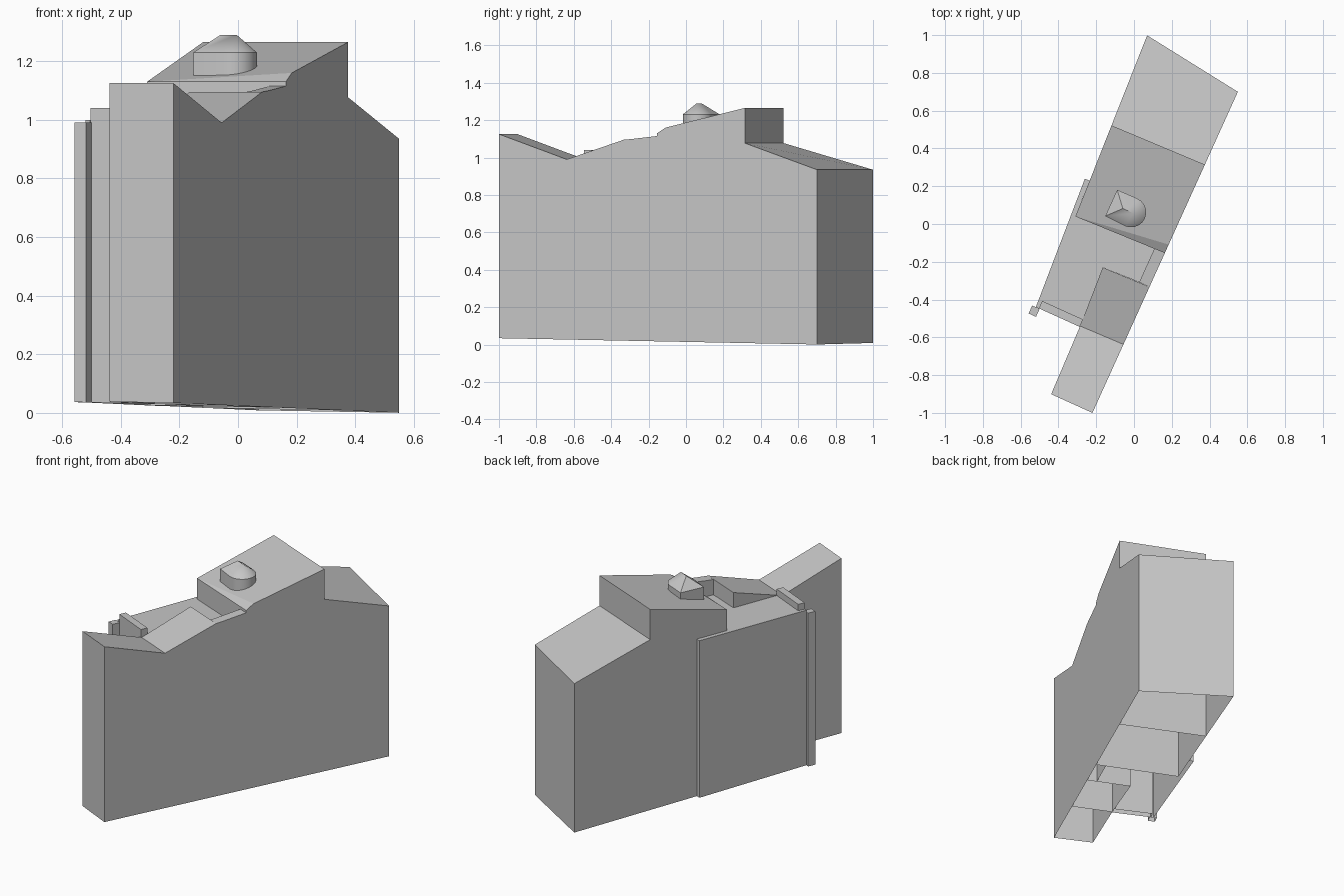
import bpy
import math
from mathutils import Vector

cube = bpy.data.objects.get("Cube")
if cube:
    bpy.data.objects.remove(cube, do_unlink=True)

# One plain grey for the whole building
grey = bpy.data.materials.new("plain_grey")
grey.use_nodes = True
GREY = (0.57, 0.57, 0.57, 1)
grey.diffuse_color = GREY
grey.node_tree.nodes["Principled BSDF"].inputs["Base Color"].default_value = GREY

# Plan frame: u runs along the long right wall, v runs towards the left side
ORIGIN = Vector((-0.22, -1.0, 0))
U = Vector((0.77, 1.70, 0)).normalized()
V = Vector((-U.y, U.x, 0))


def place(u, v, z):
    return ORIGIN + U * u + V * v + Vector((0, 0, z))


def ground(u, v):
    """Height of the gently sloping ground under the walls."""
    return max(0, 0.034 - 0.018 * u + 0.017 * v)


def block(name, outline, roof=None, extra=(), base=None):
    """Walls below a counter-clockwise (u, v, z) eave line, with roof faces and an open base."""
    n = len(outline)
    verts = [place(*p) for p in outline]
    verts += [place(u, v, ground(u, v) if base is None else base) for u, v, z in outline]
    verts += [place(*p) for p in extra]
    faces = list(roof or [tuple(range(n))])
    for i in range(n):
        j = (i + 1) % n
        faces.append((i, i + n, j + n, j))
    mesh = bpy.data.meshes.new(name)
    mesh.from_pydata(verts, [], faces)
    mesh.materials.append(grey)
    mesh.update()
    obj = bpy.data.objects.new(name, mesh)
    bpy.context.collection.objects.link(obj)
    return obj


def flat(points, z):
    return [(u, v, z) for u, v in points]


# Front wing, its roof falling back to a valley
block("front_wing", [(0, 0, 1.125), (0.398, 0, 0.99), (0.392, 0.249, 0.99), (0, 0.24, 1.125)])

# Sloping roof rising from the valley
block("valley_wing", [(0.398, 0, 0.99), (0.732, 0, 1.095),
                      (0.724, 0.268, 1.095), (0.392, 0.249, 0.99)])

# Narrow raised strip along the right wall
block("side_strip", [(0.732, 0, 1.095), (0.79, 0, 1.1), (0.929, 0, 1.115),
                     (0.927, 0.06, 1.115), (0.79, 0.06, 1.1), (0.732, 0.06, 1.095)])

# Flat-roofed left wing, wrapping round the neighbouring parts
block("left_wing", flat([(0.386, 0.487), (0.43, 0.487), (0.43, 0.25), (0.724, 0.268),
                         (0.732, 0.06), (0.927, 0.06), (0.91, 0.511), (1.113, 0.521),
                         (1.113, 0.548), (0.386, 0.504)], 1.0))

# Parapet and corner pier at the front of the left wing
block("parapet", flat([(0.387, 0.249), (0.43, 0.25), (0.43, 0.487), (0.387, 0.487)], 1.04))
block("corner_pier", flat([(0.34, 0.482), (0.386, 0.482), (0.386, 0.525), (0.34, 0.525)], 0.99))

# Main block: roof rises to the back, with a steeper facet at the front right
block("main_block", [(0.929, 0, 1.13), (0.978, 0, 1.16), (1.443, 0, 1.265),
                     (1.428, 0.536, 1.265), (0.91, 0.511, 1.13)],
      roof=[(0, 1, 4), (1, 2, 3, 4)])

# Rear wing, its roof falling to the back
block("rear_wing", [(1.443, 0, 1.077), (1.866, 0, 0.935),
                    (1.94, 0.561, 0.935), (1.428, 0.536, 1.077)])

# Roof turret: square left end, rounded right end, short ridge
STEPS = 10
arc = [(1.052 - 0.08 * math.cos(math.pi * i / STEPS),
        0.252 - 0.08 * math.sin(math.pi * i / STEPS)) for i in range(STEPS + 1)]
eave = flat(arc + [(1.13, 0.368), (0.977, 0.368)], 1.23)
count = len(eave)
near, far = 2 * count, 2 * count + 1
tops = [(i, i + 1, near) for i in range(STEPS)]
tops += [(STEPS, STEPS + 1, far, near), (STEPS + 1, STEPS + 2, far), (STEPS + 2, 0, near, far)]
turret = block("roof_turret", eave, tops, [(1.052, 0.24, 1.29), (1.052, 0.3, 1.29)], base=1.13)

# Smooth the rounded end and keep the corners sharp
bpy.ops.object.select_all(action="DESELECT")
turret.select_set(True)
bpy.context.view_layer.objects.active = turret
bpy.ops.object.shade_smooth_by_angle(angle=math.radians(30))
